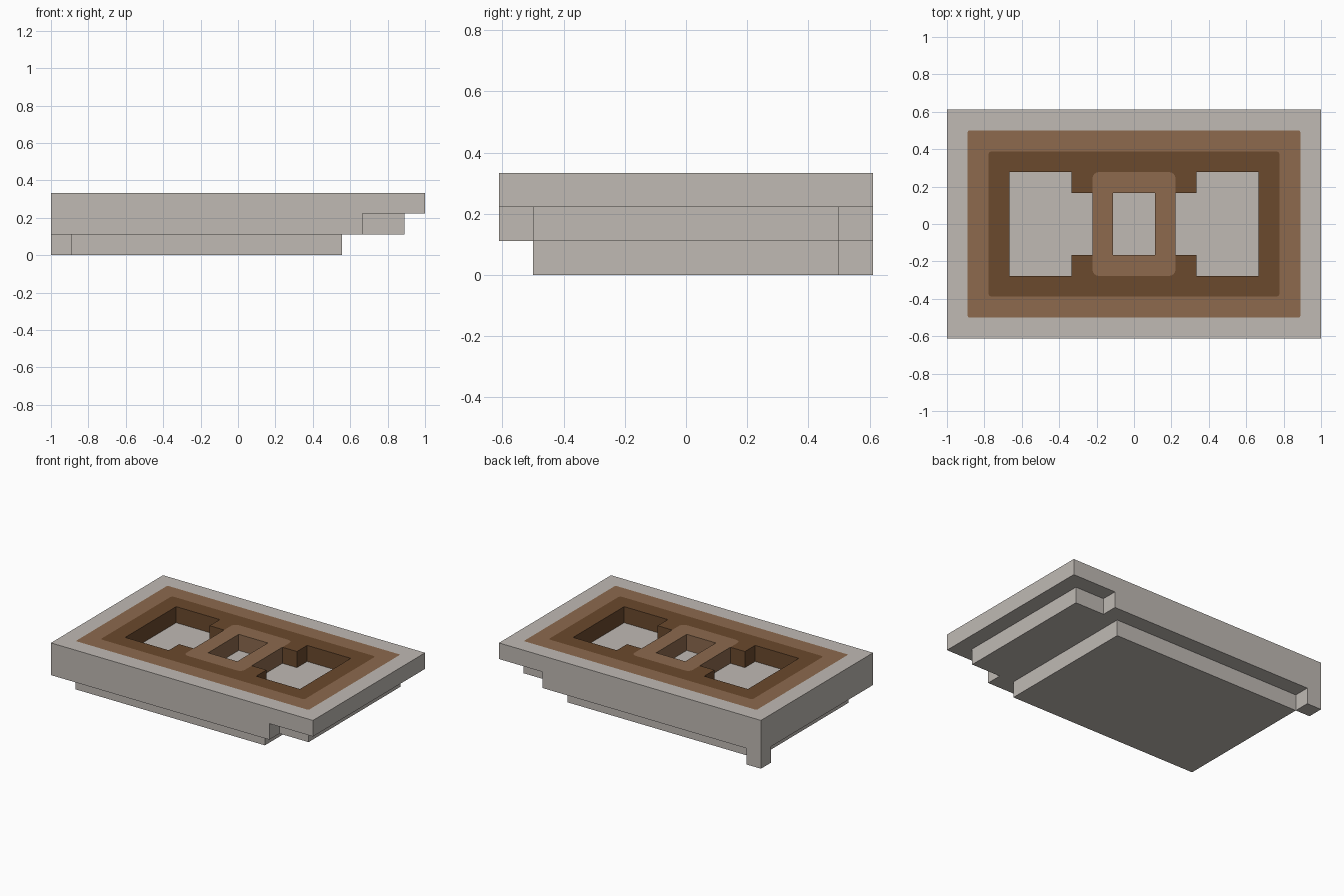
import bpy
import math

cube = bpy.data.objects.get("Cube")
if cube:
    bpy.data.objects.remove(cube, do_unlink=True)

U = 1 / 9  # one module of the block
LONG, WIDE = 9 * U, 5.5 * U


def make_material(name, rgb):
    mat = bpy.data.materials.new(name)
    mat.use_nodes = True
    mat.diffuse_color = (*rgb, 1)
    mat.node_tree.nodes["Principled BSDF"].inputs["Base Color"].default_value = (*rgb, 1)
    return mat


stone = make_material("pale stone", (0.525, 0.49, 0.455))
brown = make_material("light brown", (0.266, 0.144, 0.076))
dark = make_material("dark brown", (0.147, 0.067, 0.026))


def mirrored(quarter):
    """Close an outline from its +x +y quarter, listed from the x axis to the y axis."""
    left = [(-x, y) for x, y in reversed(quarter)]
    half = quarter + left
    return half + [(-x, -y) for x, y in half]


def corner(x, y, radius):
    """Points of one rounded corner."""
    return [(x - radius + radius * math.cos(a), y - radius + radius * math.sin(a))
            for a in (math.pi / 2 * i / 4 for i in range(5))]


def rect(x, y, radius=0):
    return mirrored(corner(x, y, radius) if radius else [(x, y)])


def box(x0, x1, y0, y1):
    return [(x0, y0), (x1, y0), (x1, y1), (x0, y1)]


def slab(name, mat, layer, *outlines):
    """Extrude outlines through one layer; inner outlines become holes."""
    curve = bpy.data.curves.new(name, "CURVE")
    curve.dimensions = "2D"
    curve.fill_mode = "BOTH"
    curve.extrude = U / 2
    for points in outlines:
        spline = curve.splines.new("POLY")
        spline.points.add(len(points) - 1)
        for p, (x, y) in zip(spline.points, points):
            p.co = (x, y, 0, 1)
        spline.use_cyclic_u = True
        spline.use_smooth = False
    temp = bpy.data.objects.new(name + " outline", curve)
    bpy.context.collection.objects.link(temp)
    bpy.context.view_layer.update()
    graph = bpy.context.evaluated_depsgraph_get()
    mesh = bpy.data.meshes.new_from_object(temp.evaluated_get(graph))
    bpy.data.objects.remove(temp, do_unlink=True)
    mesh.name = name
    mesh.materials.clear()
    mesh.materials.append(mat)
    for face in mesh.polygons:
        face.use_smooth = False
        face.material_index = 0
    obj = bpy.data.objects.new(name, mesh)
    obj.location.z = (layer + 0.5) * U
    bpy.context.collection.objects.link(obj)
    return obj


# Bottom layer: plinth and the single corner foot
slab("plinth", stone, 0, box(-8 * U, 5 * U, -4.5 * U, 4.5 * U))
slab("corner_foot", stone, 0, box(-LONG, -8 * U, 4.5 * U, WIDE))

# Middle layer: full width body with a narrower tongue at one end
slab("body", stone, 1, [
    (-LONG, -WIDE), (6 * U, -WIDE), (6 * U, -4.5 * U), (8 * U, -4.5 * U),
    (8 * U, 4.5 * U), (6 * U, 4.5 * U), (6 * U, WIDE), (-LONG, WIDE)])

# Top layer: nested frames around the sunken wells
outer_band = rect(8 * U, 4.5 * U, 0.008)
inner_band = rect(7 * U, 3.5 * U, 0.018)
ring_edge = corner(2 * U, 2.5 * U, 0.035)
well_edge = mirrored([(6 * U, 2.5 * U), (3 * U, 2.5 * U), (3 * U, 1.5 * U),
                      (2 * U, 1.5 * U)] + ring_edge)

slab("stone_rim", stone, 2, rect(LONG, WIDE), outer_band)
slab("light_border", brown, 2, outer_band, inner_band)
slab("dark_panel", dark, 2, inner_band, well_edge)
slab("centre_ring", brown, 2, mirrored(ring_edge), rect(U, 1.5 * U))
